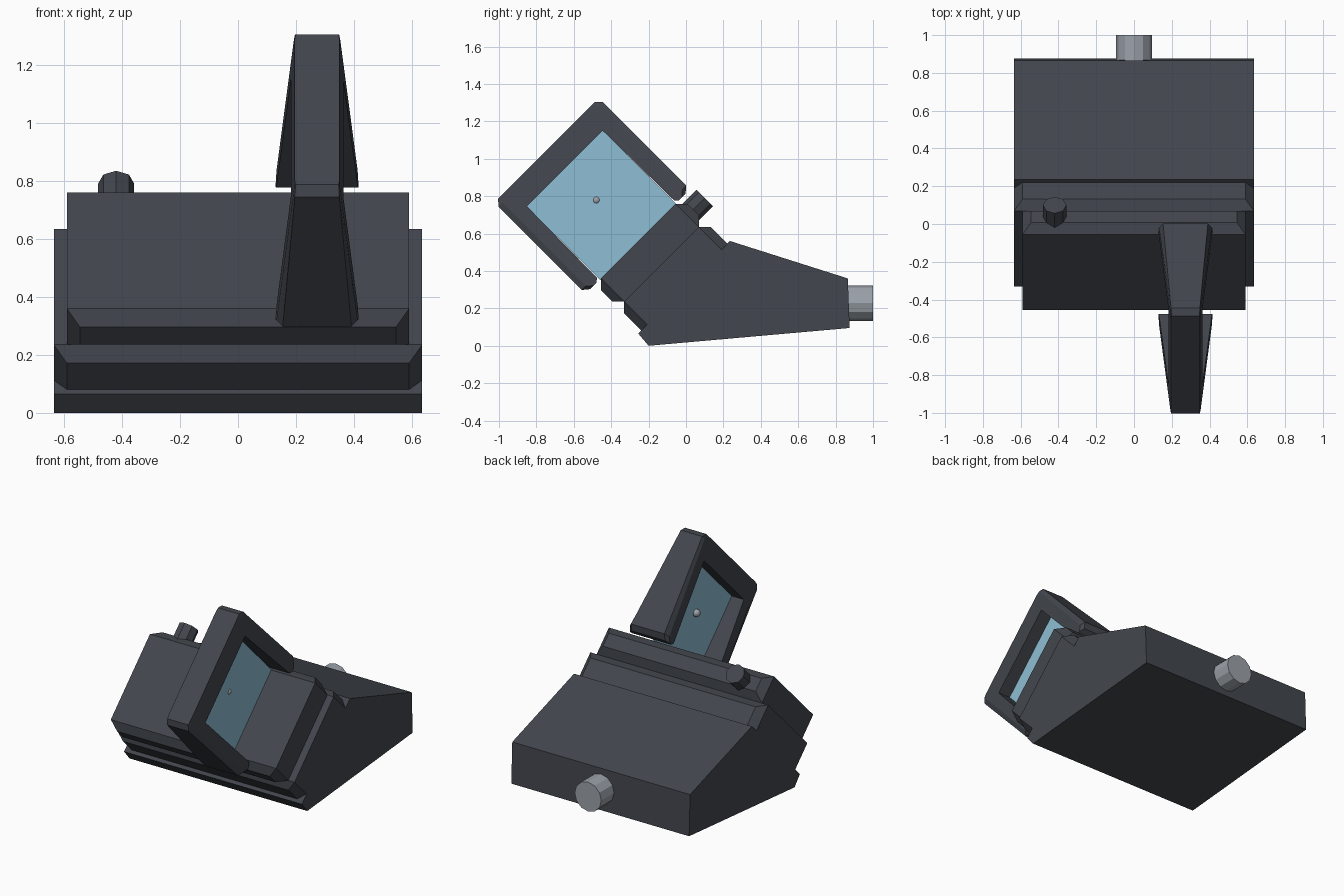
import bpy, bmesh, math
from mathutils import Vector

cube = bpy.data.objects.get("Cube")
if cube:
    bpy.data.objects.remove(cube)


def material(name, color):
    m = bpy.data.materials.new(name)
    m.use_nodes = True
    m.diffuse_color = (*color, 1)
    bsdf = next(n for n in m.node_tree.nodes if n.type == "BSDF_PRINCIPLED")
    bsdf.inputs["Base Color"].default_value = (*color, 1)
    return m


BODY = material("dark grey", (0.055, 0.062, 0.075))
GLASS = material("pale blue glass", (0.27, 0.52, 0.66))
STEEL = material("light steel", (0.33, 0.36, 0.40))


def tilt(x, u, v):
    """Tilted frame: u runs up and back, v runs up and forward."""
    return Vector((x, (u - v) / math.sqrt(2), (u + v) / math.sqrt(2)))


def finish(name, bm, mat):
    bmesh.ops.recalc_face_normals(bm, faces=bm.faces)
    mesh = bpy.data.meshes.new(name)
    bm.to_mesh(mesh)
    bm.free()
    mesh.materials.append(mat)
    obj = bpy.data.objects.new(name, mesh)
    bpy.context.collection.objects.link(obj)
    return obj


def loft(name, loops, mat):
    """Skin a row of equal loops and cap both ends."""
    bm = bmesh.new()
    rings = [[bm.verts.new(p) for p in loop] for loop in loops]
    for a, b in zip(rings, rings[1:]):
        for i in range(len(a)):
            j = (i + 1) % len(a)
            bm.faces.new((a[i], a[j], b[j], b[i]))
    bm.faces.new(rings[0])
    bm.faces.new(rings[-1])
    return finish(name, bm, mat)


def tapered_block(name, half_x, u0, u1, v0, v1, inset, back_inset):
    """Block whose two u ends narrow to smaller end faces."""
    loops = []
    for u, k in ((u0 - inset, 1), (u0, 0), (u1, 0), (u1 + inset, 1)):
        x, lo, hi = half_x - k * inset, v0 + k * back_inset, v1 - k * inset
        loops.append([tilt(a, u, b) for a, b in ((-x, lo), (x, lo), (x, hi), (-x, hi))])
    return loft(name, loops, BODY)


def knob(name, start, end, radius, sides, mat):
    """Faceted cylinder between two points in the x = const plane."""
    axis = (end - start).normalized()
    side = Vector((1, 0, 0))
    other = axis.cross(side)
    ring = [radius * (side * math.cos(t) + other * math.sin(t))
            for t in (i * math.tau / sides for i in range(sides))]
    return loft(name, [[c + p for p in ring] for c in (start, end)], mat)


# Wedge shaped base
side_profile = [(-0.255, 0.065), (-0.2, 0), (0.875, 0.095), (0.865, 0.36), (0.235, 0.56)]
loft("wedge_base", [[Vector((x, y, z)) for y, z in side_profile] for x in (-0.635, 0.635)], BODY)

# Two stepped blocks on the tilted front
tapered_block("lower_block", 0.635, -0.067, 0.497, 0.2, 0.4, 0.045, 0)
tapered_block("upper_block", 0.59, -0.067, 0.497, 0.4, 0.576, 0.045, 0.045)

# Lens frame: U-shaped outline, thinner toward its free end
CX, CU = 0.2725, 0.212
TOP, LOW = 1.266, 0.576
half = [(0.286, 1.128), (0.292, 0.594), (0.312, LOW), (0.36, LOW),
        (0.395, 0.605), (0.395, 1.236), (0.366, TOP)]
outline = half + [(-u, v) for u, v in reversed(half)]


def frame_layer(sign, cap):
    loop = []
    for u, v in outline:
        t = (TOP - v) / (TOP - LOW)
        width = 0.0775 + 0.065 * t
        if not cap:
            width -= 0.003 + 0.019 * t
        elif abs(u) > 0.35:
            u *= 0.925
        loop.append(tilt(CX + sign * width, CU + u, v))
    return loop


loft("lens_frame", [frame_layer(s, c) for s, c in ((-1, True), (-1, False), (1, False), (1, True))], BODY)

# Lens pane filling the frame opening
pane = [(-0.288, 0.57), (0.288, 0.57), (0.288, 1.132), (-0.288, 1.132)]
loft("lens_pane", [[tilt(x, CU + u, v) for u, v in pane] for x in (CX - 0.004, CX + 0.004)], GLASS)

# Small aiming bead on the pane
bm = bmesh.new()
bmesh.ops.create_uvsphere(bm, u_segments=12, v_segments=8, radius=0.024)
bmesh.ops.translate(bm, verts=bm.verts, vec=tilt(CX - 0.012, CU, 0.89))
bead = finish("aiming_bead", bm, STEEL)
for poly in bead.data.polygons:
    poly.use_smooth = True

# Adjustment knob on the upper block and the rear cap
knob("adjustment_knob", tilt(-0.42, 0.52, 0.488), tilt(-0.42, 0.63, 0.488), 0.062, 8, BODY)
knob("rear_cap", Vector((0, 0.82, 0.228)), Vector((0, 1, 0.228)), 0.095, 12, STEEL)
